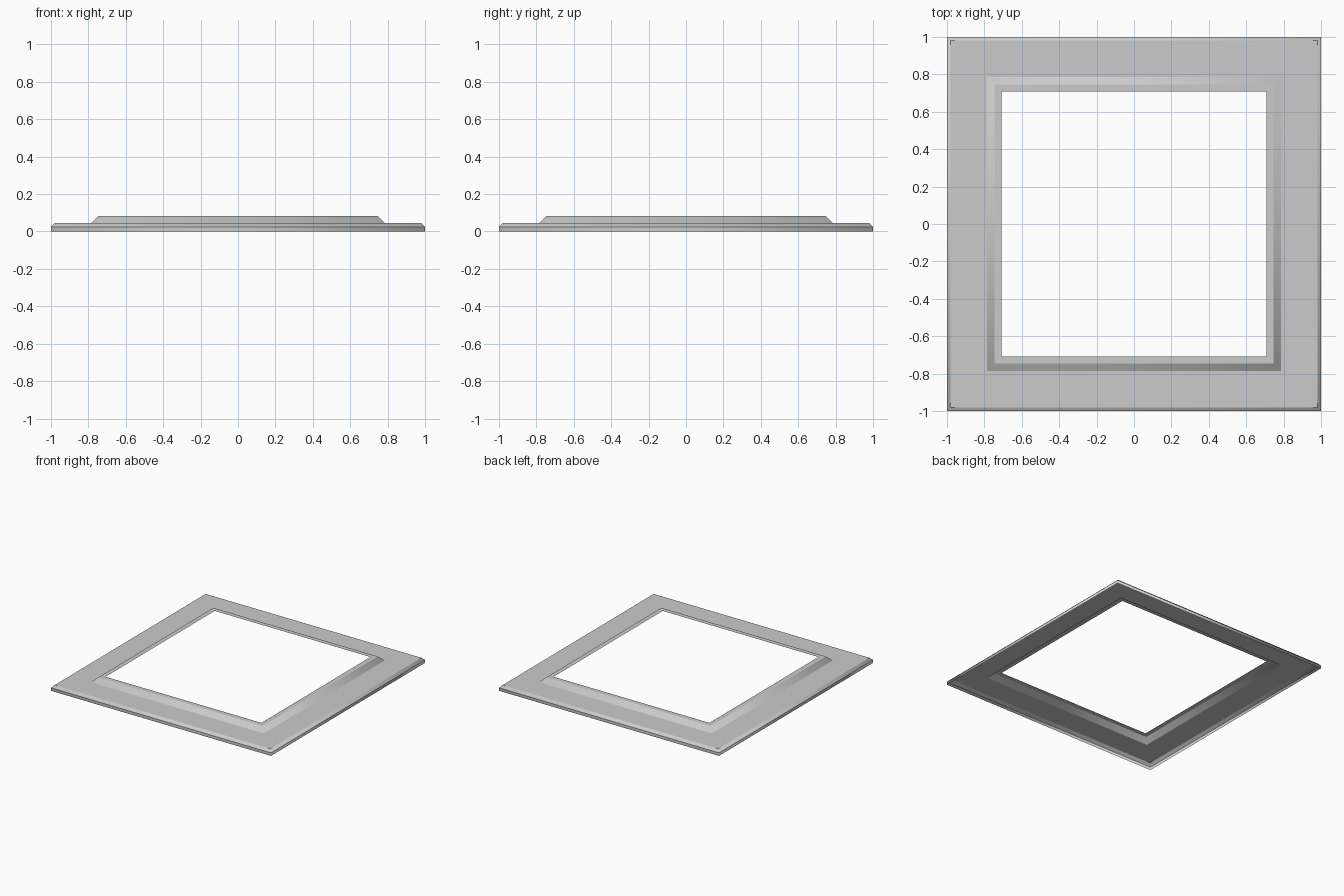
import bpy
import bmesh

cube = bpy.data.objects.get("Cube")
if cube:
    bpy.data.objects.remove(cube, do_unlink=True)

# Single flat colour
grey = bpy.data.materials.new("light grey")
grey.use_nodes = True
colour = (0.6, 0.6, 0.6, 1.0)
grey.diffuse_color = colour
grey.node_tree.nodes["Principled BSDF"].inputs["Base Color"].default_value = colour

# Cross-section from outer skirt to inner lip: (half width, height)
PROFILE = [
    (1.0, 0.0),      # foot of the skirt
    (1.0, 0.025),    # skirt top
    (0.98, 0.045),   # outer chamfer
    (0.785, 0.045),  # wide flat border
    (0.747, 0.082),  # raised slope
    (0.708, 0.082),  # inner lip
]
CORNERS = [(-1, -1), (1, -1), (1, 1), (-1, 1)]

# Square frame: the cross-section mitred round four corners as an open shell
bm = bmesh.new()
rings = [[bm.verts.new((r * x, r * y, z)) for x, y in CORNERS] for r, z in PROFILE]
for outer, inner in zip(rings, rings[1:]):
    for i in range(4):
        j = (i + 1) % 4
        face = bm.faces.new((outer[i], outer[j], inner[j], inner[i]))
        face.smooth = True

# Crisp edges along each ring, soft shading round the mitres
for ring in rings:
    for i in range(4):
        bm.edges.get((ring[i], ring[(i + 1) % 4])).smooth = False

mesh = bpy.data.meshes.new("square_frame")
bm.to_mesh(mesh)
bm.free()
mesh.materials.append(grey)
frame = bpy.data.objects.new("square_frame", mesh)
bpy.context.collection.objects.link(frame)
